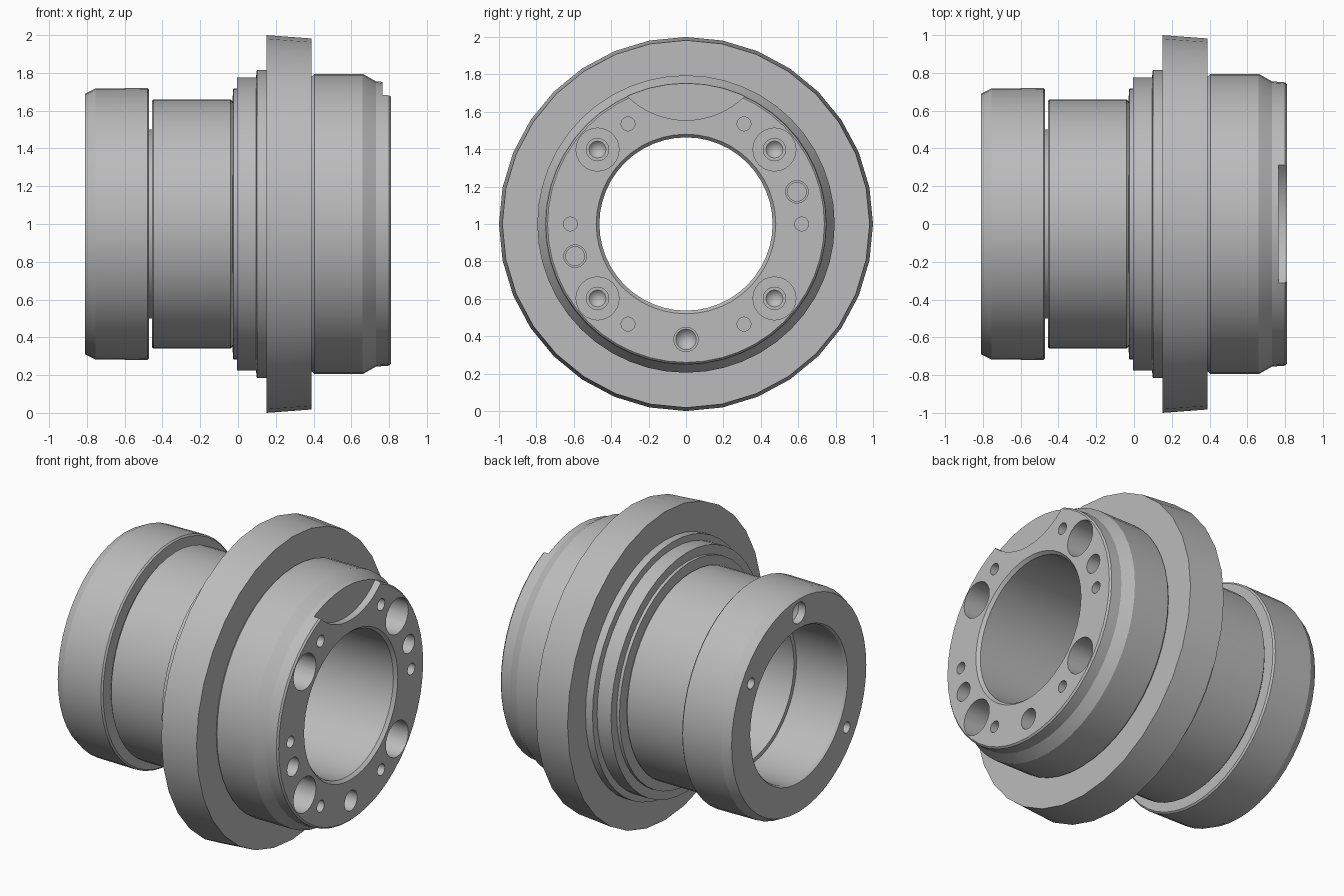
import bpy, bmesh, math

cube = bpy.data.objects.get("Cube")
if cube:
    bpy.data.objects.remove(cube)

steel = bpy.data.materials.new("plain grey steel")
steel.use_nodes = True
grey = (0.5, 0.5, 0.5, 1)
steel.diffuse_color = grey
steel.node_tree.nodes["Principled BSDF"].inputs["Base Color"].default_value = grey


def lathe(bm, profile, segments, y=0, z=1, closed=True):
    """Revolve (x, radius) points about an axis parallel to x."""
    rings = []
    for x, r in profile:
        if r == 0:
            rings.append([bm.verts.new((x, y, z))] * segments)
            continue
        angles = [2 * math.pi * i / segments for i in range(segments)]
        rings.append([bm.verts.new((x, y + r * math.sin(a), z + r * math.cos(a)))
                      for a in angles])
    pairs = list(zip(rings, rings[1:]))
    if closed:
        pairs.append((rings[-1], rings[0]))
    for a, b in pairs:
        for i in range(segments):
            j = (i + 1) % segments
            corners = list(dict.fromkeys((a[i], a[j], b[j], b[i])))
            if len(corners) > 2:
                bm.faces.new(corners)


def make_object(name, bm):
    bmesh.ops.recalc_face_normals(bm, faces=bm.faces)
    mesh = bpy.data.meshes.new(name)
    bm.to_mesh(mesh)
    bm.free()
    mesh.materials.append(steel)
    obj = bpy.data.objects.new(name, mesh)
    bpy.context.collection.objects.link(obj)
    return obj


def drill(bm, face_x, side, y, z, steps):
    """Stepped drill: steps are (depth, radius) from the face inward."""
    points = [(-0.03, 0), (-0.03, steps[0][1])] + steps
    lathe(bm, [(face_x - side * d, r) for d, r in points], 24, y, 1 + z, closed=False)


# Hub body with its bore, collars and grooves
outer = [(-.81, .69), (-.755, .717), (-.48, .72), (-.47, .71), (-.47, .5),
         (-.455, .5), (-.455, .652), (-.447, .66), (-.04, .66), (-.03, .65),
         (-.025, .717), (-.005, .717), (-.005, .775), (.095, .775), (.1, .815),
         (.15, .815), (.16, .78), (.39, .78), (.405, .795), (.66, .795),
         (.73, .755), (.8, .75), (.81, .74)]
bore = [(.81, .48), (.79, .463), (-.45, .463), (-.45, .49), (-.795, .49), (-.81, .5)]
bm = bmesh.new()
lathe(bm, outer + bore, 48)
hub = make_object("hub_body", bm)

# Large flange ring
bm = bmesh.new()
lathe(bm, [(.15, .76), (.15, 1), (.39, .982), (.39, .76)], 32)
flange = make_object("flange_ring", bm)

# Holes and the curved relief in the end faces
bm = bmesh.new()
bolt = [(.3, .115), (.3, .06), (.38, .06), (.38, .045), (.43, 0)]
pin = [(.2, .037), (.2, 0)]
dowel = [(.2, .06), (.2, .05), (.25, .05), (.25, 0)]
for s in (-1, 1):
    for t in (-1, 1):
        drill(bm, .81, 1, s * .473, t * .398, bolt)
        drill(bm, .81, 1, s * .31, t * .535, pin)
    drill(bm, .81, 1, s * .618, 0, pin)
    drill(bm, .81, 1, s * .593, s * .172, dowel)
    drill(bm, -.81, -1, s * .49, s * .33, [(.15, .035), (.15, 0)])
drill(bm, .81, 1, 0, -.617, [(.2, .065), (.2, .055), (.27, 0)])
drill(bm, -.81, -1, 0, .6, [(.05, .068), (.11, 0)])
lathe(bm, [(.765, 0), (.765, .447), (.85, .447), (.85, 0)], 64, 0, 2.002, closed=False)
cutter = make_object("hole_cutter", bm)
cutter.hide_render = True

cut = hub.modifiers.new("holes", "BOOLEAN")
cut.operation = "DIFFERENCE"
cut.solver = "EXACT"
cut.object = cutter
bpy.context.view_layer.objects.active = hub
bpy.ops.object.modifier_apply(modifier=cut.name)
bpy.data.objects.remove(cutter)

# Smooth the round walls, keep the machined edges crisp
for obj in (hub, flange):
    bpy.ops.object.select_all(action="DESELECT")
    obj.select_set(True)
    bpy.context.view_layer.objects.active = obj
    bpy.ops.object.shade_smooth_by_angle(angle=math.radians(25))
